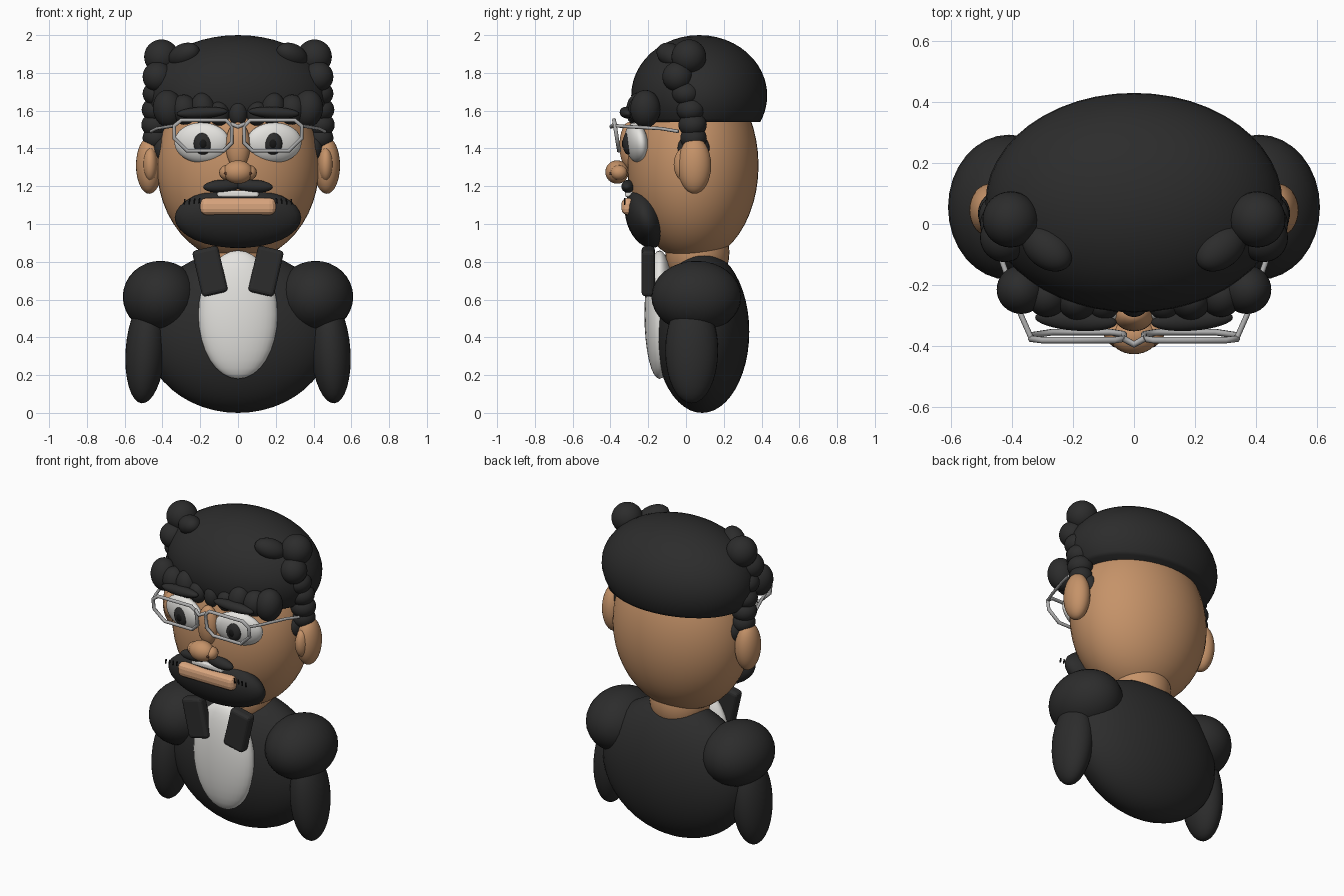
import bpy, bmesh, math
from mathutils import Matrix, Euler

old = bpy.data.objects.get("Cube")
if old:
    bpy.data.objects.remove(old, do_unlink=True)


def material(name, r, g, b, rough=0.6):
    m = bpy.data.materials.new(name)
    m.use_nodes = True
    m.diffuse_color = (r, g, b, 1)
    bsdf = m.node_tree.nodes["Principled BSDF"]
    bsdf.inputs["Base Color"].default_value = (r, g, b, 1)
    bsdf.inputs["Roughness"].default_value = rough
    return m


SKIN = material("skin", .56, .29, .14)
LIP = material("lip", .70, .38, .21)
BLACK = material("charcoal", .025, .025, .025)
PUPIL = material("pupil_black", .008, .008, .008)
WHITE = material("white", .78, .77, .74)
METAL = material("frame_grey", .42, .42, .42)
NOSTRIL = material("dark_brown", .10, .04, .02)


def finish(name, bm, mat, loc, rot):
    mesh = bpy.data.meshes.new(name)
    bm.to_mesh(mesh)
    bm.free()
    mesh.materials.append(mat)
    ob = bpy.data.objects.new(name, mesh)
    ob.location = loc
    ob.rotation_euler = Euler([math.radians(a) for a in rot])
    bpy.context.collection.objects.link(ob)
    return ob


def ball(name, mat, loc, size, rot=(0, 0, 0), seg=32, cut=None):
    """Ellipsoid with radii size; cut trims everything below that local height."""
    bm = bmesh.new()
    bmesh.ops.create_uvsphere(bm, u_segments=seg, v_segments=seg // 2, radius=1,
                              matrix=Matrix.Diagonal((*size, 1)))
    for f in bm.faces:
        f.smooth = True
    if cut is not None:
        res = bmesh.ops.bisect_plane(bm, geom=bm.verts[:] + bm.edges[:] + bm.faces[:],
                                     plane_co=(0, 0, cut), plane_no=(0, 0, -1), clear_outer=True)
        rim = [e for e in res["geom_cut"] if isinstance(e, bmesh.types.BMEdge)]
        bmesh.ops.holes_fill(bm, edges=rim, sides=0)
    return finish(name, bm, mat, loc, rot)


def box(name, mat, loc, dims, rot=(0, 0, 0), bevel=.02):
    bm = bmesh.new()
    bmesh.ops.create_cube(bm, size=1, matrix=Matrix.Diagonal((*dims, 1)))
    bmesh.ops.bevel(bm, geom=bm.edges[:], offset=bevel, segments=3, profile=.5,
                    affect='EDGES')
    return finish(name, bm, mat, loc, rot)


def tube(name, points, closed, radius=.011):
    cu = bpy.data.curves.new(name, 'CURVE')
    cu.dimensions = '3D'
    cu.bevel_depth = radius
    cu.bevel_resolution = 2
    cu.use_fill_caps = True
    sp = cu.splines.new('POLY')
    sp.points.add(len(points) - 1)
    for p, co in zip(sp.points, points):
        p.co = (*co, 1)
    sp.use_cyclic_u = closed
    cu.materials.append(METAL)
    ob = bpy.data.objects.new(name, cu)
    bpy.context.collection.objects.link(ob)


def pair(make, name, mat, loc, size, rot=(0, 0, 0), **kw):
    """Build a part on the left (+x) and its mirror on the right."""
    for side, s in (("left", 1), ("right", -1)):
        make(side + "_" + name, mat, (s * loc[0], loc[1], loc[2]), size,
             (rot[0], s * rot[1], s * rot[2]), **kw)


# Bust
ball("torso", BLACK, (0, .085, .43), (.5, .25, .43), seg=48)
ball("shirt_front", WHITE, (0, -.14, .52), (.21, .08, .34))
pair(ball, "shoulder", BLACK, (.41, .055, .615), (.2, .238, .19))
pair(ball, "arm", BLACK, (.49, .03, .33), (.105, .14, .28), (0, -4, 0))
pair(box, "lapel", BLACK, (.148, -.2, .75), (.14, .07, .25), (0, 13, 0))
ball("neck", SKIN, (0, .06, .85), (.18, .17, .2))

# Head and ears
ball("head", SKIN, (0, .037, 1.31), (.43, .347, .51), seg=48)
pair(ball, "ear", SKIN, (.47, .045, 1.31), (.07, .088, .15))
pair(ball, "inner_ear", SKIN, (.465, -.005, 1.315), (.04, .06, .09))

# Hair: cap, fringe curls, side curls running down to the sideburns
ball("hair_cap", BLACK, (0, .07, 1.68), (.487, .36, .32), seg=48, cut=-.14)
ball("middle_curl", BLACK, (0, -.255, 1.585), (.05, .05, .07))
fringe = [(.10, -.26, 1.585, .055, .065), (.185, -.25, 1.61, .065, .085),
          (.285, -.235, 1.605, .07, .08), (.37, -.215, 1.61, .08, .1)]
for i, (x, y, z, r, h) in enumerate(fringe):
    pair(ball, f"fringe_curl_{i + 1}", BLACK, (x, y, z), (r, r, h), (0, 8, 0))
curls = [(.405, .015, 1.885, .092), (.425, -.045, 1.78, .08), (.43, .0, 1.69, .075),
         (.435, .025, 1.605, .075), (.437, .035, 1.525, .075), (.435, .04, 1.455, .07)]
for i, (x, y, z, r) in enumerate(curls):
    h = r if i < 2 else .065
    pair(ball, f"side_curl_{i + 1}", BLACK, (x, y, z), (r, r, h))
pair(ball, "sideburn", BLACK, (.405, .04, 1.4), (.05, .085, .08))
pair(ball, "top_tuft", BLACK, (.285, -.08, 1.895), (.095, .065, .06), (0, 20, 38))

# Eyes and brows
pair(ball, "eye", WHITE, (.19, -.262, 1.43), (.15, .055, .108), (8, 0, 12))
pair(ball, "iris", BLACK, (.185, -.305, 1.427), (.05, .03, .06))
pair(ball, "pupil", PUPIL, (.185, -.32, 1.425), (.025, .02, .03), seg=16)
pair(ball, "eyebrow", BLACK, (.19, -.315, 1.59), (.135, .035, .03), (0, 3, 4))

# Nose
ball("nose_bridge", SKIN, (0, -.3, 1.415), (.065, .052, .125))
ball("nose_tip", SKIN, (0, -.365, 1.275), (.08, .062, .062))
pair(ball, "nostril_wing", SKIN, (.06, -.355, 1.272), (.04, .045, .04), seg=16)
pair(ball, "nostril", NOSTRIL, (.06, -.395, 1.268), (.014, .01, .011), seg=12)

# Mouth, beard and moustache
ball("beard", BLACK, (0, -.212, 1.033), (.335, .105, .165), (18, 0, 0))
pair(ball, "moustache", BLACK, (.085, -.305, 1.2), (.1, .036, .034), (0, 3, -6))
box("teeth", WHITE, (0, -.3, 1.16), (.22, .045, .035), bevel=.012)
box("lower_lip", LIP, (0, -.307, 1.093), (.4, .07, .09), bevel=.032)
for i in range(4):
    pair(box, f"whisker_{i + 1}", PUPIL, (.205 + .026 * i, -.325, 1.123 - .002 * i),
         (.008, .008, .03), (0, -8, 0), bevel=.002)

# Spectacles: eight-sided rims leaning forward, bridge and temples
outline = [(.338, 1.52), (.30, 1.55), (.065, 1.55), (.033, 1.52),
           (.033, 1.43), (.075, 1.388), (.27, 1.388), (.338, 1.455)]
temple = [(.338, -.372, 1.52), (.37, -.3, 1.515), (.43, -.13, 1.505), (.46, -.04, 1.49)]
for side, s in (("left", 1), ("right", -1)):
    tube(side + "_rim", [(s * x, -.355 - .16 * (z - 1.388), z) for x, z in outline], True)
    tube(side + "_temple", [(s * x, y, z) for x, y, z in temple], False, .009)
tube("glasses_bridge", [(-.036, -.375, 1.53), (0, -.395, 1.515), (.036, -.375, 1.53)], False)
